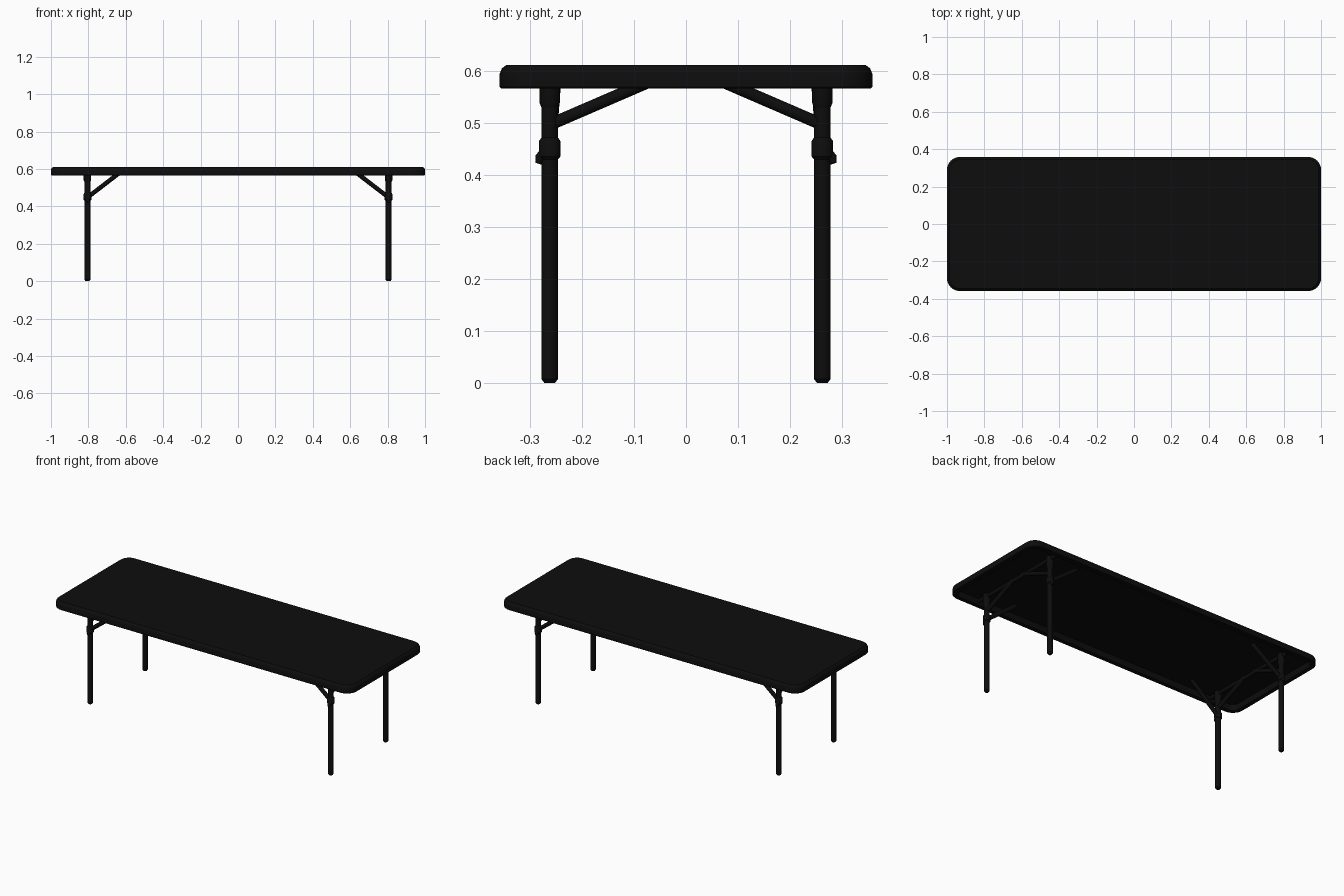
import bpy, bmesh, math
from mathutils import Vector

cube = bpy.data.objects.get("Cube")
if cube:
    bpy.data.objects.remove(cube, do_unlink=True)

black = bpy.data.materials.new("black")
black.use_nodes = True
colour = (0.004, 0.004, 0.004, 1)
black.diffuse_color = colour
black.node_tree.nodes["Principled BSDF"].inputs["Base Color"].default_value = colour


def finish(name, bm, angle=35):
    bmesh.ops.recalc_face_normals(bm, faces=bm.faces)
    mesh = bpy.data.meshes.new(name)
    bm.to_mesh(mesh)
    bm.free()
    mesh.materials.append(black)
    ob = bpy.data.objects.new(name, mesh)
    bpy.context.collection.objects.link(ob)
    bpy.ops.object.select_all(action='DESELECT')
    ob.select_set(True)
    bpy.context.view_layer.objects.active = ob
    bpy.ops.object.shade_smooth_by_angle(angle=math.radians(angle))
    return ob


def bridge(bm, rings):
    for a, b in zip(rings, rings[1:]):
        n = len(a)
        for i in range(n):
            j = (i + 1) % n
            bm.faces.new((a[i], a[j], b[j], b[i]))
    bm.faces.new(rings[0])
    bm.faces.new(rings[-1])


def rounded_ring(bm, inset, z, steps=8):
    hx, hy, r = 1.0 - inset, 0.358 - inset, 0.068 - inset
    ring = []
    for q, (sx, sy) in enumerate([(1, 1), (-1, 1), (-1, -1), (1, -1)]):
        for i in range(steps + 1):
            a = (q + i / steps) * math.pi / 2
            ring.append(bm.verts.new((sx * (hx - r) + r * math.cos(a),
                                      sy * (hy - r) + r * math.sin(a), z)))
    return ring


def tube(name, points, radii, sides=14):
    """Sweep a round section along a short path."""
    bm = bmesh.new()
    pts = [Vector(p) for p in points]
    rings = []
    for i, p in enumerate(pts):
        d = (pts[min(i + 1, len(pts) - 1)] - pts[max(i - 1, 0)]).normalized()
        side = d.orthogonal().normalized() if i == 0 else (side - d * side.dot(d)).normalized()
        up = d.cross(side)
        rings.append([bm.verts.new(p + radii[i] * (side * math.cos(t) + up * math.sin(t)))
                      for t in (k * math.tau / sides for k in range(sides))])
    bridge(bm, rings)
    return finish(name, bm)


# Hollow tabletop: inner recess, rim, outer skirt, rounded top edge
bm = bmesh.new()
profile = [(0.036, 0.597), (0.028, 0.566), (0.003, 0.566), (0, 0.569),
           (0, 0.595), (0.004, 0.605), (0.013, 0.612)]
bridge(bm, [rounded_ring(bm, inset, z) for inset, z in profile])
finish("tabletop", bm)

# Four legs, each with a foot, a hinge collar and two braces
for sx, end in ((1, "left"), (-1, "right")):
    x = 0.805 * sx
    for sy, face in ((-1, "front"), (1, "back")):
        y = 0.262 * sy
        tag = f"{face}_{end}"
        tube("leg_" + tag, [(x, y, z) for z in (0, 0.008, 0.599)], [0.010, 0.016, 0.016])
        tube("hinge_collar_" + tag, [(x, y, z) for z in (0.43, 0.436, 0.465, 0.472)],
             [0.016, 0.021, 0.021, 0.016])
        tube("hinge_lug_" + tag, [(x, y, 0.455), (x, 0.281 * sy, 0.432), (x, 0.284 * sy, 0.422)],
             [0.011, 0.010, 0.006], 10)
        tube("long_brace_" + tag,
             [(x, y, 0.448), (0.65 * sx, 0.253 * sy, 0.567), (0.61 * sx, 0.251 * sy, 0.598)],
             [0.012] * 3, 12)
        tube("cross_brace_" + tag, [(x, y, 0.497), (x, 0.035 * sy, 0.595)], [0.012] * 2, 12)
        tube("top_socket_" + tag, [(x, y, z) for z in (0.53, 0.54, 0.599)],
             [0.016, 0.020, 0.020])
    # Pivot bar joining the two legs inside the recess
    tube("pivot_bar_" + end, [(x, -0.325, 0.586), (x, 0.325, 0.586)], [0.011] * 2, 12)
